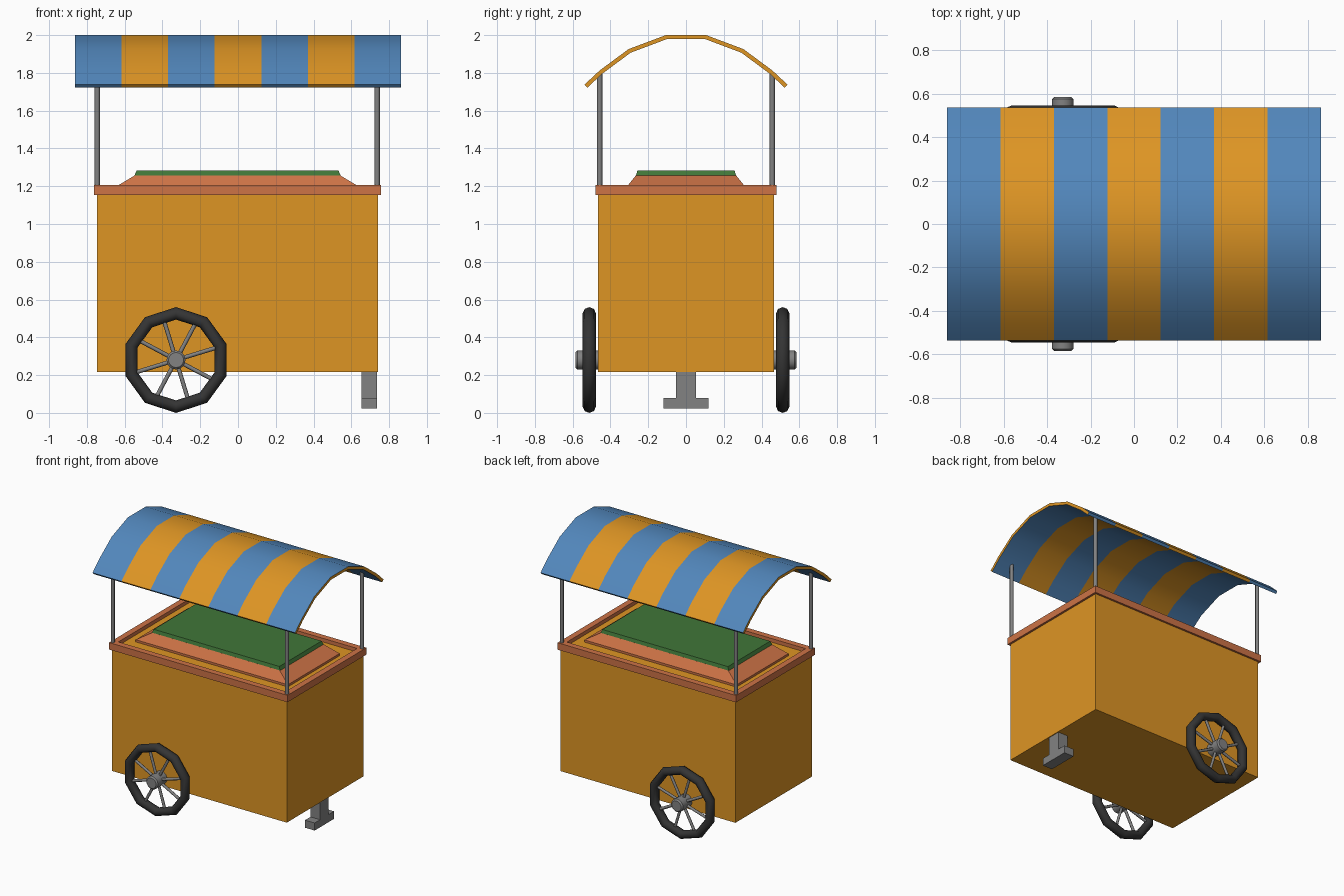
import bpy, bmesh, math
from mathutils import Vector, Matrix

if "Cube" in bpy.data.objects:
    bpy.data.objects.remove(bpy.data.objects["Cube"])


def material(name, rgb):
    lin = [c / 255 / 12.92 if c < 11 else ((c / 255 + 0.055) / 1.055) ** 2.4 for c in rgb]
    m = bpy.data.materials.new(name)
    m.diffuse_color = (*lin, 1)
    m.use_nodes = True
    m.node_tree.nodes["Principled BSDF"].inputs["Base Color"].default_value = m.diffuse_color
    return m


ORANGE = material("orange", (222, 149, 36))
BLUE = material("blue", (82, 135, 188))
BROWN = material("terracotta", (205, 115, 70))
GREEN = material("green", (64, 118, 56))
GREY = material("grey", (130, 130, 130))
BLACK = material("tyre_black", (52, 52, 52))


def finish(name, bm, mats, smooth=None):
    bmesh.ops.recalc_face_normals(bm, faces=bm.faces)
    me = bpy.data.meshes.new(name)
    bm.to_mesh(me)
    bm.free()
    for m in mats:
        me.materials.append(m)
    ob = bpy.data.objects.new(name, me)
    bpy.context.collection.objects.link(ob)
    if smooth:
        bpy.ops.object.select_all(action='DESELECT')
        bpy.context.view_layer.objects.active = ob
        ob.select_set(True)
        bpy.ops.object.shade_smooth_by_angle(angle=math.radians(smooth))
    return ob


def loft(name, rings, mat, closed=False):
    """Stack of rectangles (x0, x1, y, z); closed joins last ring to first."""
    bm = bmesh.new()
    vs = [[bm.verts.new(p) for p in ((a, -y, z), (b, -y, z), (b, y, z), (a, y, z))]
          for a, b, y, z in rings]
    pairs = list(zip(vs, vs[1:])) + ([(vs[-1], vs[0])] if closed else [])
    for lo, hi in pairs:
        for i in range(4):
            j = (i + 1) % 4
            bm.faces.new((lo[i], lo[j], hi[j], hi[i]))
    if not closed:
        bm.faces.new(vs[0])
        bm.faces.new(vs[-1])
    return finish(name, bm, [mat])


def box(name, x0, x1, y, z0, z1, mat):
    return loft(name, [(x0, x1, y, z0), (x0, x1, y, z1)], mat)


def rod(bm, a, b, r, n):
    a, b = Vector(a), Vector(b)
    rot = (b - a).to_track_quat('Z', 'Y').to_matrix().to_4x4()
    bmesh.ops.create_cone(bm, cap_ends=True, segments=n, radius1=r, radius2=r,
                          depth=(b - a).length, matrix=Matrix.Translation((a + b) / 2) @ rot)


# cart body and raised rim
box("cart_body", -0.746, 0.741, 0.465, 0.217, 1.178, ORANGE)
loft("counter_rim", [(-0.762, 0.757, 0.48, 1.153), (-0.762, 0.757, 0.48, 1.206),
                     (-0.715, 0.71, 0.433, 1.206), (-0.715, 0.71, 0.433, 1.153)], BROWN, True)

# display tray with green lid
loft("display_tray", [(-0.65, 0.645, 0.315, 1.17), (-0.65, 0.645, 0.315, 1.195),
                      (-0.545, 0.54, 0.265, 1.258)], BROWN)
loft("green_lid", [(-0.548, 0.543, 0.265, 1.257), (-0.537, 0.532, 0.257, 1.283)], GREEN)

# rear stand
box("stand_leg", 0.653, 0.735, 0.052, 0.08, 0.22, GREY)
box("stand_foot", 0.653, 0.735, 0.118, 0.022, 0.08, GREY)

# canopy posts
for sx, x in (("left", -0.745), ("right", 0.737)):
    for sy, y in (("front", -0.457), ("back", 0.457)):
        bm = bmesh.new()
        rod(bm, (x, y, 1.17), (x, y, 1.795), 0.014, 8)
        finish(f"{sy}_{sx}_post", bm, [GREY], 50)

# striped arched canopy
half = [(0.537, 1.738), (0.458, 1.812), (0.304, 1.926), (0.107, 2.0)]
outer = [Vector((-y, z)) for y, z in half] + [Vector(p) for p in reversed(half)]
inner = []
for i, p in enumerate(outer):
    t = (outer[min(i + 1, 7)] - outer[max(i - 1, 0)]).normalized()
    inner.append(p + Vector((t.y, -t.x)) * 0.022)
profile = outer + inner[::-1]
bm = bmesh.new()
rings = [[bm.verts.new((-0.862 + 1.724 * k / 7, p.x, p.y)) for p in profile] for k in range(8)]
n = len(profile)
for k in range(7):
    for i in range(n):
        j = (i + 1) % n
        f = bm.faces.new((rings[k][i], rings[k][j], rings[k + 1][j], rings[k + 1][i]))
        f.material_index = k % 2
for r in (rings[0], rings[-1]):
    for i in range(7):
        bm.faces.new((r[i], r[i + 1], r[n - 2 - i], r[n - 1 - i])).material_index = 1
finish("striped_canopy", bm, [BLUE, ORANGE], 40)

# wheels
CX, CZ = -0.328, 0.28
for side, s in (("front", -1), ("back", 1)):
    yc = s * 0.512
    # ten-sided tyre
    bm = bmesh.new()
    tyre = []
    for k in range(10):
        a = math.pi / 2 + k * math.tau / 10
        ring = []
        for m in range(8):
            b = m * math.tau / 8
            r = 0.247 + 0.033 * math.cos(b)
            ring.append(bm.verts.new((CX + r * math.cos(a), yc + 0.035 * math.sin(b),
                                      CZ + r * math.sin(a))))
        tyre.append(ring)
    for k in range(10):
        p, q = tyre[k], tyre[(k + 1) % 10]
        for m in range(8):
            bm.faces.new((p[m], p[(m + 1) % 8], q[(m + 1) % 8], q[m]))
    finish(f"{side}_tyre", bm, [BLACK], 50)
    # spokes
    bm = bmesh.new()
    for k in range(8):
        a = math.radians(17 + 45 * k)
        d = Vector((math.cos(a), 0, math.sin(a)))
        c = Vector((CX, yc, CZ))
        rod(bm, c + d * 0.03, c + d * 0.23, 0.011, 6)
    finish(f"{side}_spokes", bm, [GREY], 65)
    # hub with chamfered cap
    bm = bmesh.new()
    hub = []
    for y, r in ((0.455, 0.05), (0.575, 0.05), (0.585, 0.04)):
        hub.append([bm.verts.new((CX + r * math.cos(i * math.tau / 16), s * y,
                                  CZ + r * math.sin(i * math.tau / 16))) for i in range(16)])
    for p, q in zip(hub, hub[1:]):
        for i in range(16):
            j = (i + 1) % 16
            bm.faces.new((p[i], p[j], q[j], q[i]))
    bm.faces.new(hub[0])
    bm.faces.new(hub[-1])
    finish(f"{side}_hub", bm, [GREY], 40)
